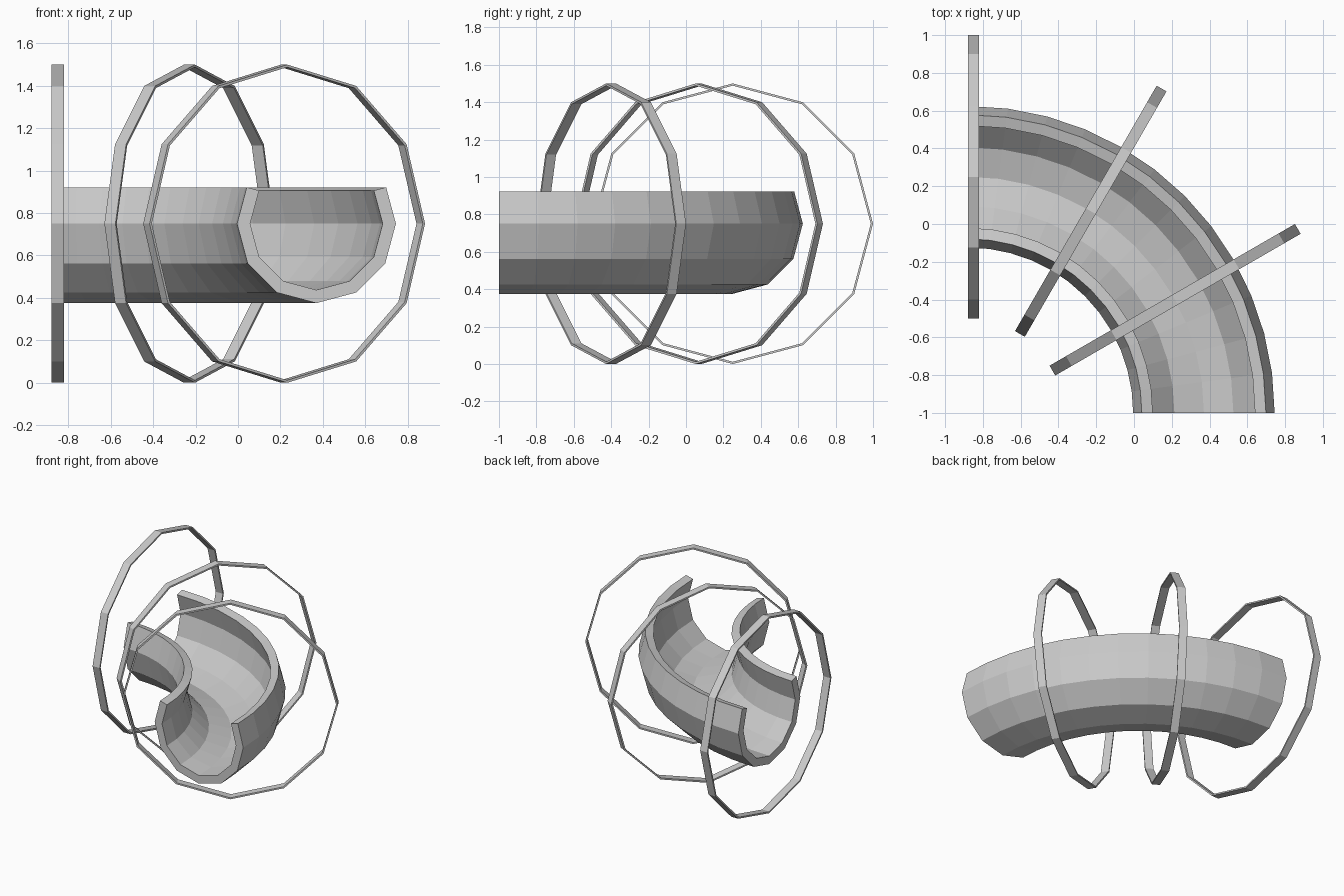
import bpy, bmesh
from math import sin, cos, pi, radians

if "Cube" in bpy.data.objects:
    bpy.data.objects.remove(bpy.data.objects["Cube"])

BEND = (-0.88, -1.0, 0.75)     # centre of the quarter-turn bend
R_BEND = 1.25                  # centre-line radius
R_IN, WALL = 0.3125, 0.06      # trough inner radius and wall
R_HOOP, HOOP_T, HOOP_W = 0.75, 0.012, 0.06


def bend_point(angle, radial, up, along=0.0):
    """Point beside the bend's centre line; 'along' runs down the tangent."""
    r = R_BEND + radial
    return (BEND[0] + r * cos(angle) + along * sin(angle),
            BEND[1] + r * sin(angle) - along * cos(angle),
            BEND[2] + up)


def loft(name, rings, closed):
    """Join closed sections with quads; cap with quads if the path is open."""
    bm = bmesh.new()
    vs = [[bm.verts.new(p) for p in ring] for ring in rings]
    n, m = len(vs), len(vs[0])
    for i in range(n if closed else n - 1):
        a, b = vs[i], vs[(i + 1) % n]
        for j in range(m):
            k = (j + 1) % m
            bm.faces.new((a[j], a[k], b[k], b[j]))
    if not closed:
        for s in (vs[0], vs[-1]):
            for j in range(m // 2 - 1):
                bm.faces.new((s[j], s[j + 1], s[m - 2 - j], s[m - 1 - j]))
    bmesh.ops.recalc_face_normals(bm, faces=bm.faces[:])
    mesh = bpy.data.meshes.new(name)
    bm.to_mesh(mesh)
    bm.free()
    obj = bpy.data.objects.new(name, mesh)
    bpy.context.collection.objects.link(obj)
    return obj


# Trough cross-section: open part of a 12-gon, thickened outward
angles = [radians(-210 + 30 * i) for i in range(9)]
inner = [(R_IN * cos(a), R_IN * sin(a)) for a in angles]
r_out = R_IN + WALL / cos(pi / 12)
outer = [(r_out * cos(a), r_out * sin(a)) for a in angles]
dx, dz = WALL * cos(pi / 12), WALL * sin(pi / 12)
outer[0] = (inner[0][0] - dx, inner[0][1] + dz)
outer[-1] = (inner[-1][0] + dx, inner[-1][1] + dz)
profile = inner + outer[::-1]

# Curved trough: profile swept through 90 degrees
loft("curved_trough",
     [[bend_point(radians(7.5 * i), x, z) for x, z in profile] for i in range(13)],
     closed=False)

# Hoops: thin 12-sided bands around the trough
for n, deg in enumerate((90, 60, 30)):
    rings = []
    for i in range(12):
        t = i * pi / 6
        section = ((R_HOOP, 0), (R_HOOP, HOOP_W),
                   (R_HOOP - HOOP_T, HOOP_W), (R_HOOP - HOOP_T, 0))
        rings.append([bend_point(radians(deg), r * cos(t), r * sin(t), w)
                      for r, w in section])
    loft(f"hoop_{n + 1}", rings, closed=True)
